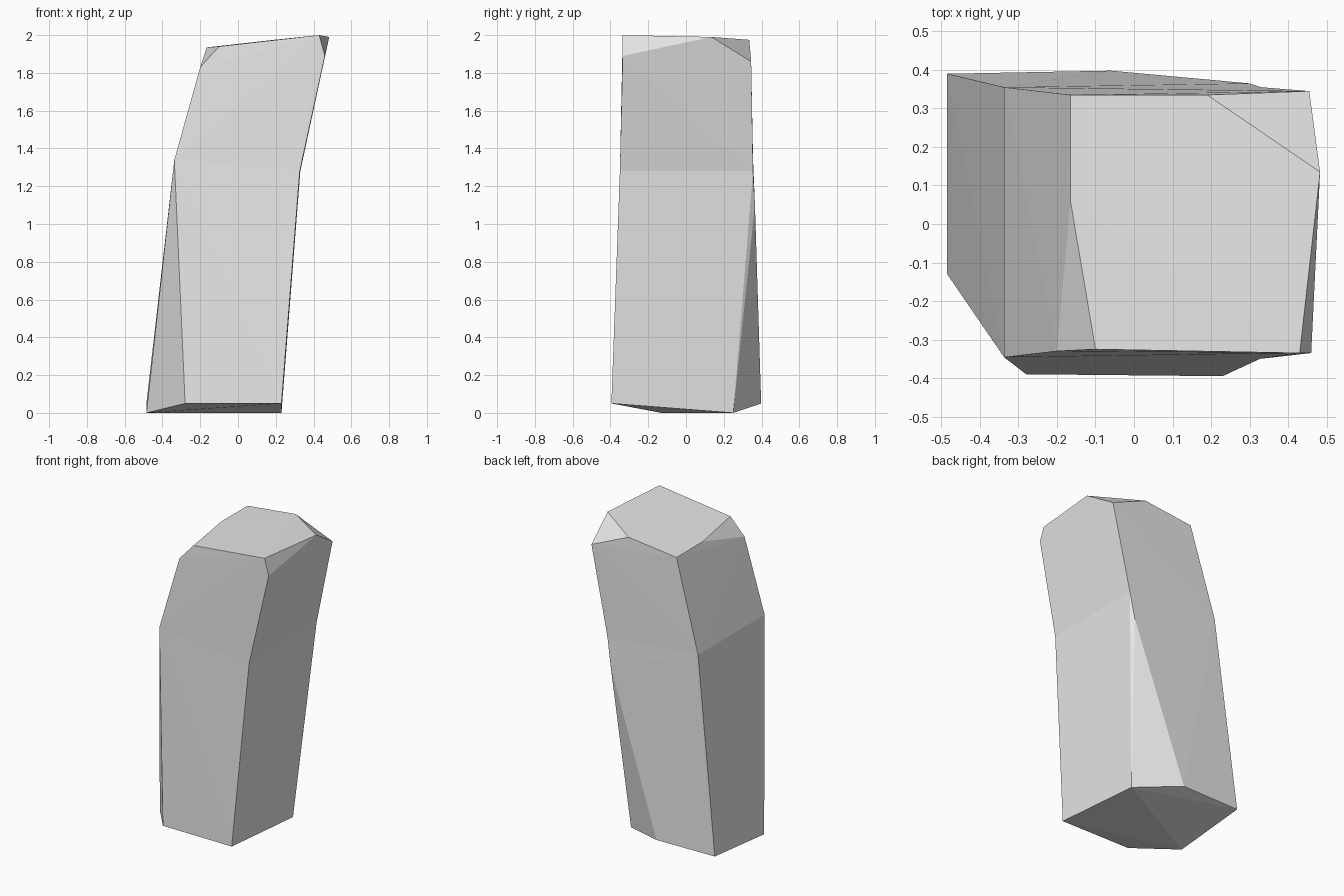
import bpy
import bmesh
from mathutils import Vector

cube = bpy.data.objects.get("Cube")
if cube:
    bpy.data.objects.remove(cube, do_unlink=True)

# Single stone colour
stone = bpy.data.materials.new("pale_grey_stone")
stone.use_nodes = True
colour = (0.8, 0.8, 0.8, 1)
stone.diffuse_color = colour
stone.node_tree.nodes["Principled BSDF"].inputs["Base Color"].default_value = colour

# Corner points of the foot, the slanted waist where the pillar bends, and the crown
foot = [
    (-.28, -.39, .05), (.23, -.395, .05), (.23, .25, 0),
    (-.06, .398, .05), (-.485, .39, .05), (-.485, -.13, 0),
    (.30, .365, 1.1),
]
waist = [
    (-.337, -.346, 1.34), (.327, -.35, 1.28),
    (.33, .355, 1.28), (-.337, .355, 1.34),
]
crown = [
    (-.165, .335, 1.935), (-.165, .06, 1.935), (-.1, -.325, 1.94),
    (.43, -.335, 2), (.483, .135, 1.99), (.19, .335, 1.975),
    # lower corners of the chipped edges
    (-.2, -.33, 1.83), (.46, -.335, 1.89), (.455, .345, 1.86),
]


def add_hull(bm, points):
    """Wrap points in a convex block and open it at the waist."""
    verts = [bm.verts.new(p) for p in points]
    bmesh.ops.convex_hull(bm, input=verts)
    ring = [Vector(p) for p in waist]

    def on_waist(v):
        return any((v.co - p).length < .001 for p in ring)

    inner = [f for f in bm.faces if all(on_waist(v) for v in f.verts)]
    bmesh.ops.delete(bm, geom=inner, context="FACES")


# Lower shaft and leaning upper shaft, welded at the waist
bm = bmesh.new()
add_hull(bm, foot + waist)
add_hull(bm, waist + crown)
bmesh.ops.remove_doubles(bm, verts=bm.verts[:], dist=.0005)
bmesh.ops.recalc_face_normals(bm, faces=bm.faces[:])

mesh = bpy.data.meshes.new("rock_pillar")
bm.to_mesh(mesh)
bm.free()
mesh.materials.append(stone)
pillar = bpy.data.objects.new("rock_pillar", mesh)
bpy.context.collection.objects.link(pillar)
